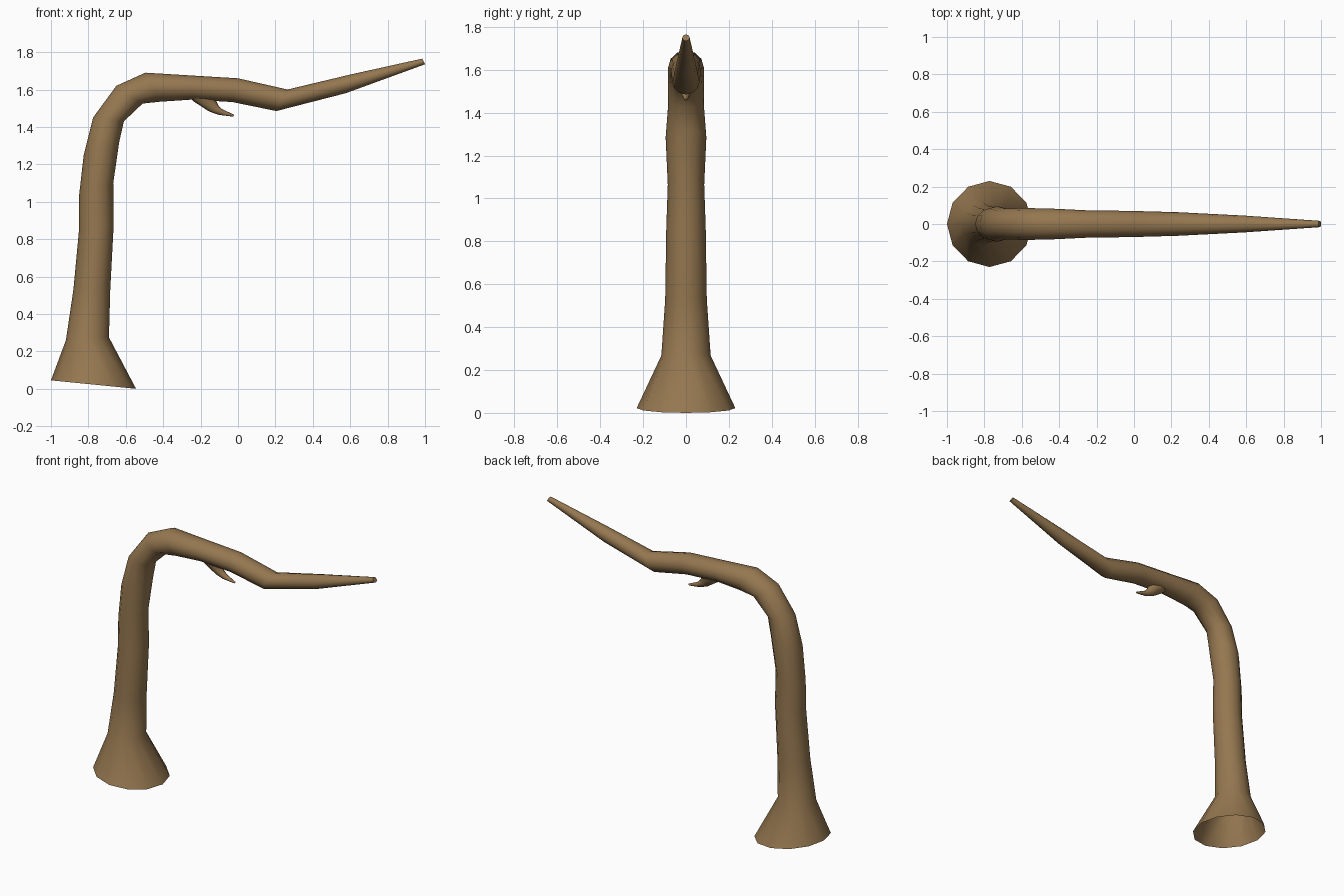
import bpy, bmesh, math
from mathutils import Vector

if "Cube" in bpy.data.objects:
    bpy.data.objects.remove(bpy.data.objects["Cube"])

bark = bpy.data.materials.new("bark")
bark.diffuse_color = (0.30, 0.185, 0.08, 1)
bark.use_nodes = True
bark.node_tree.nodes["Principled BSDF"].inputs["Base Color"].default_value = bark.diffuse_color


def limb(name, rings, sides):
    """Tube through rings: outer edge (x, z), inner edge (x, z), half width in y."""
    bm = bmesh.new()
    loops = []
    for ax, az, bx, bz, w in rings:
        a, b = Vector((ax, 0, az)), Vector((bx, 0, bz))
        mid, half = (a + b) / 2, (a - b) / 2
        loops.append([bm.verts.new(mid + half * math.cos(t) + Vector((0, w * math.sin(t), 0)))
                      for t in (2 * math.pi * i / sides for i in range(sides))])
    for lo, hi in zip(loops, loops[1:]):
        for i in range(sides):
            j = (i + 1) % sides
            bm.faces.new((lo[i], hi[i], hi[j], lo[j]))
    tip = bm.faces.new(loops[-1][::-1])
    for f in bm.faces:
        f.smooth = f is not tip
    # the foot stays open, so flip to outward using the first side face
    bm.faces.ensure_lookup_table()
    f = bm.faces[0]
    f.normal_update()
    centre = sum((v.co for v in loops[0] + loops[1]), Vector((0, 0, 0))) / (2 * sides)
    if f.normal.dot(f.calc_center_median() - centre) < 0:
        bmesh.ops.reverse_faces(bm, faces=bm.faces[:])
    mesh = bpy.data.meshes.new(name)
    bm.to_mesh(mesh)
    bm.free()
    mesh.materials.append(bark)
    obj = bpy.data.objects.new(name, mesh)
    bpy.context.collection.objects.link(obj)
    return obj


# Trunk: flared open foot, upright stem, bend, and tapering arm
limb("trunk", [
    (-1.00, 0.045, -0.545, 0.00, 0.23),
    (-0.92, 0.26, -0.69, 0.275, 0.115),
    (-0.88, 0.53, -0.683, 0.53, 0.097),
    (-0.85, 0.85, -0.665, 0.87, 0.092),
    (-0.85, 1.03, -0.667, 1.10, 0.085),
    (-0.825, 1.25, -0.635, 1.32, 0.095),
    (-0.775, 1.45, -0.61, 1.43, 0.083),
    (-0.65, 1.62, -0.51, 1.525, 0.085),
    (-0.495, 1.69, -0.415, 1.535, 0.083),
    (-0.25, 1.675, -0.25, 1.546, 0.073),
    (0.00, 1.66, -0.03, 1.533, 0.07),
    (0.265, 1.60, 0.205, 1.485, 0.063),
    (0.60, 1.68, 0.575, 1.58, 0.045),
    (0.985, 1.765, 1.00, 1.735, 0.017),
], 12)

# Small twig under the arm
limb("twig", [
    (-0.11, 1.575, -0.28, 1.575, 0.045),
    (-0.12, 1.548, -0.235, 1.535, 0.035),
    (-0.105, 1.515, -0.155, 1.483, 0.024),
    (-0.085, 1.495, -0.105, 1.465, 0.018),
    (-0.02, 1.465, -0.025, 1.455, 0.006),
], 8)
